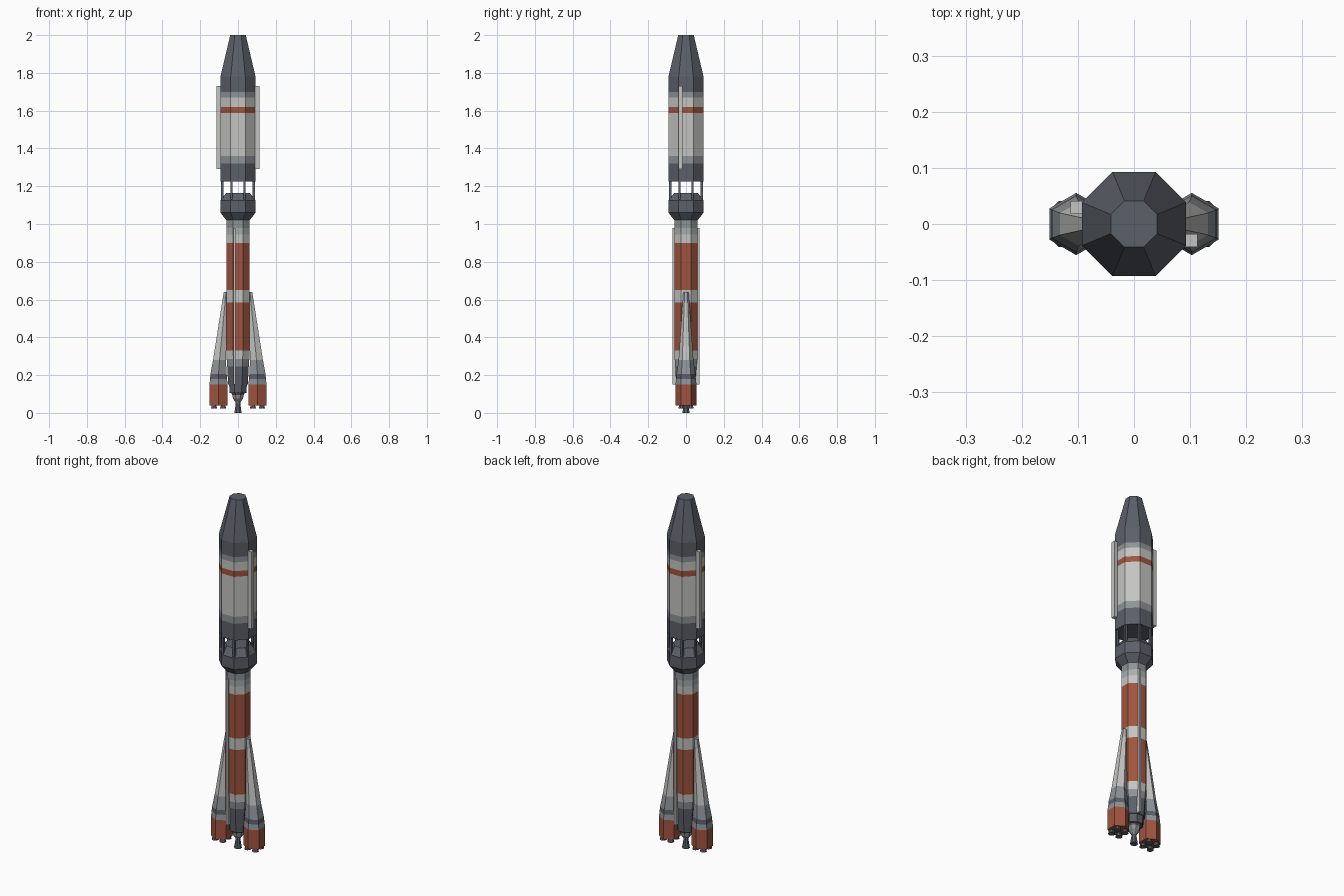
import bpy, bmesh, math
from mathutils import Matrix

if "Cube" in bpy.data.objects:
    bpy.data.objects.remove(bpy.data.objects["Cube"])


def material(name, rgb):
    m = bpy.data.materials.new(name)
    m.diffuse_color = (*rgb, 1)
    m.use_nodes = True
    m.node_tree.nodes["Principled BSDF"].inputs["Base Color"].default_value = m.diffuse_color
    return m


MATS = [material("dark slate", (0.105, 0.115, 0.14)),
        material("mid grey", (0.27, 0.295, 0.315)),
        material("light grey", (0.55, 0.55, 0.54)),
        material("rust red", (0.35, 0.09, 0.05)),
        material("pale grey", (0.40, 0.42, 0.43))]
DARK, MID, LIGHT, RUST, PALE = range(5)


def finish(name, bm):
    bmesh.ops.recalc_face_normals(bm, faces=bm.faces)
    me = bpy.data.meshes.new(name)
    bm.to_mesh(me)
    bm.free()
    for m in MATS:
        me.materials.append(m)
    ob = bpy.data.objects.new(name, me)
    bpy.context.collection.objects.link(ob)
    return ob


def loft(name, sections, n=8, cy=0.0):
    """Stack of n-gon rings (z, flat radius, centre x, colour of band above)."""
    bm = bmesh.new()
    rings = []
    for z, r, cx, _ in sections:
        R = r / math.cos(math.pi / n)
        rings.append([bm.verts.new((cx + R * math.cos((i + 0.5) * 2 * math.pi / n),
                                    cy + R * math.sin((i + 0.5) * 2 * math.pi / n), z))
                      for i in range(n)])
    for k in range(len(rings) - 1):
        for i in range(n):
            j = (i + 1) % n
            f = bm.faces.new((rings[k][i], rings[k][j], rings[k + 1][j], rings[k + 1][i]))
            f.material_index = sections[k][3]
    bm.faces.new(rings[0][::-1]).material_index = sections[0][3]
    bm.faces.new(rings[-1]).material_index = sections[-2][3]
    return finish(name, bm)


def box(name, x0, x1, y0, y1, z0, z1, mat):
    bm = bmesh.new()
    bmesh.ops.create_cube(bm, size=1)
    bm.transform(Matrix.Translation(((x0 + x1) / 2, (y0 + y1) / 2, (z0 + z1) / 2))
                 @ Matrix.Diagonal((abs(x1 - x0), abs(y1 - y0), z1 - z0, 1)))
    for f in bm.faces:
        f.material_index = mat
    return finish(name, bm)


# payload fairing with truncated nose
A = 0.093
loft("fairing", [(1.225, A, 0, DARK), (1.32, A, 0, MID), (1.36, A, 0, LIGHT),
                 (1.588, A, 0, RUST), (1.62, A, 0, LIGHT), (1.67, A, 0, MID),
                 (1.70, A, 0, DARK), (1.78, A, 0, DARK), (2.0, 0.041, 0, DARK)])

# interstage collar and its ring of struts
loft("interstage", [(1.02, 0.062, 0, DARK), (1.06, A, 0, DARK),
                    (1.125, A, 0, DARK), (1.165, 0.062, 0, DARK)])
for i in range(8):
    a = (i + 0.5) * math.pi / 4
    x, y = 0.091 * math.cos(a), 0.091 * math.sin(a)
    box("strut", x - 0.006, x + 0.006, y - 0.006, y + 0.006, 1.11, 1.235, DARK)

# core stage, narrowing at the base
C = 0.062
loft("core_stage", [(0.105, 0.044, 0, DARK), (0.15, 0.047, 0, DARK), (0.15, 0.052, 0, DARK),
                    (0.245, 0.057, 0, MID), (0.285, 0.060, 0, LIGHT), (0.33, C, 0, RUST),
                    (0.585, C, 0, LIGHT), (0.65, C, 0, RUST), (0.90, C, 0, LIGHT),
                    (0.945, C, 0, PALE), (0.98, C, 0, MID), (1.03, C, 0, MID)])

# core engine
loft("core_engine", [(0.0, 0.019, 0, DARK), (0.035, 0.014, 0, DARK), (0.05, 0.012, 0, MID),
                     (0.062, 0.016, 0, MID), (0.075, 0.027, 0, MID), (0.095, 0.03, 0, DARK),
                     (0.107, 0.037, 0, DARK)])

for s in (1, -1):
    # leaning six-sided booster
    loft("booster", [(0.04, 0.048, s * 0.103, RUST), (0.15, 0.048, s * 0.103, MID),
                     (0.18, 0.045, s * 0.103, DARK), (0.205, 0.043, s * 0.103, MID),
                     (0.28, 0.034, s * 0.098, LIGHT), (0.59, 0.0155, s * 0.068, PALE),
                     (0.64, 0.012, s * 0.063, PALE)], 6)
    # four small nozzles under each booster
    for dx in (-0.024, 0.024):
        for dy in (-0.024, 0.024):
            x = s * 0.103 + dx
            loft("booster_nozzle", [(0.022, 0.017, x, DARK), (0.045, 0.010, x, DARK)], 8, dy)
    # fairing side rails, opposite each other
    box("fairing_rail", s * 0.085, s * 0.113, -s * 0.041, -s * 0.018, 1.29, 1.73, LIGHT)
    # cable ducts on the front and back of the core
    box("cable_duct", s * 0.012, s * 0.025, s * 0.045, s * 0.071, 0.15, 0.98, LIGHT)
